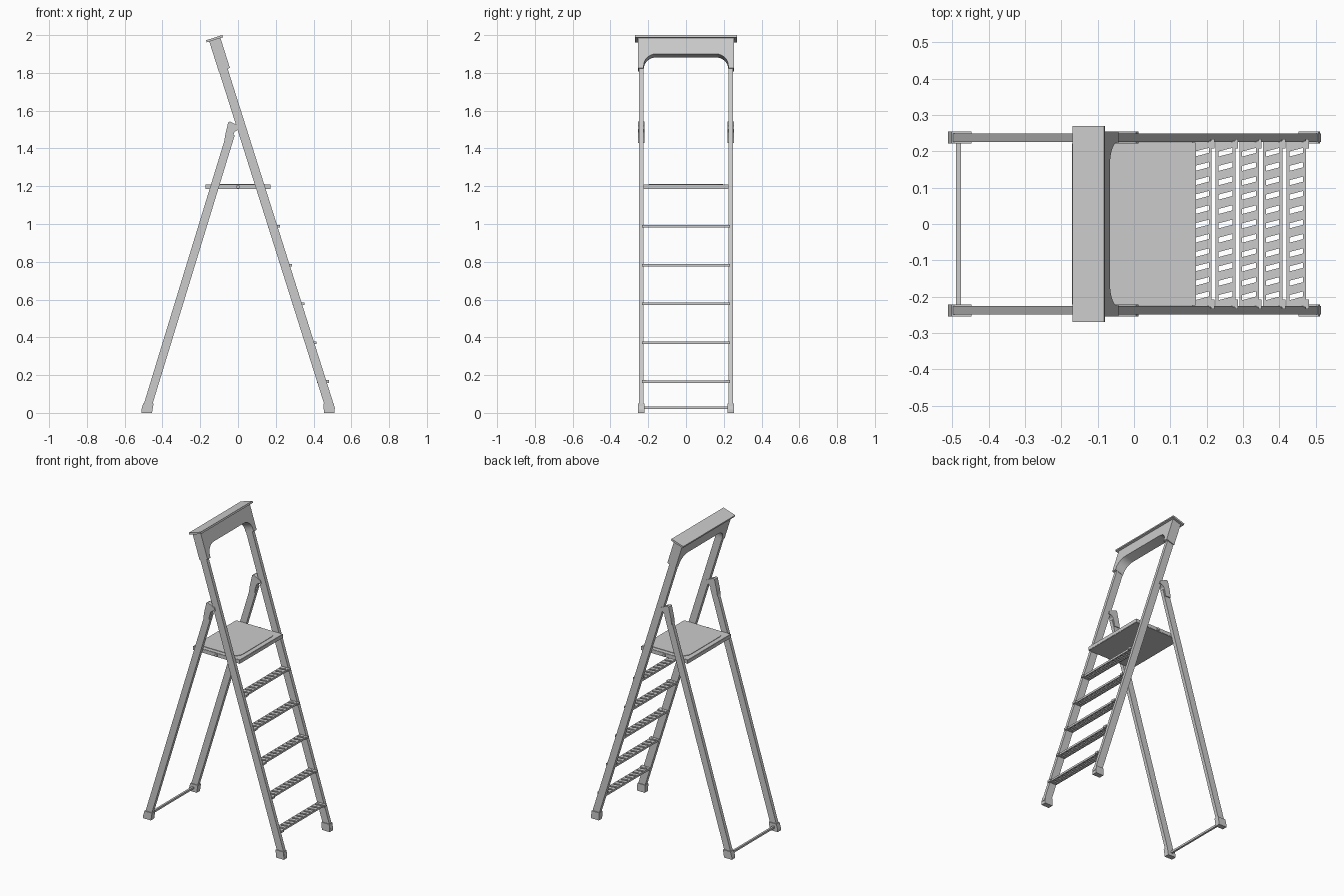
import bpy, bmesh, math
from mathutils import Matrix

cube = bpy.data.objects.get("Cube")
if cube:
    bpy.data.objects.remove(cube, do_unlink=True)

grey = bpy.data.materials.new("light grey metal")
grey.use_nodes = True
colour = (0.6, 0.6, 0.6, 1)
grey.diffuse_color = colour
grey.node_tree.nodes["Principled BSDF"].inputs["Base Color"].default_value = colour

SLOPE = 0.316
TILT = math.atan(SLOPE)


def front_x(z):
    return 0.496 - SLOPE * z


def rear_x(z):
    return -0.49 + 0.306 * z


def finish(name, bm):
    bmesh.ops.recalc_face_normals(bm, faces=bm.faces)
    mesh = bpy.data.meshes.new(name)
    bm.to_mesh(mesh)
    bm.free()
    mesh.materials.append(grey)
    obj = bpy.data.objects.new(name, mesh)
    bpy.context.collection.objects.link(obj)
    return obj


def extrude(bm, points, offset):
    face = bm.faces.new([bm.verts.new(p) for p in points])
    new = bmesh.ops.extrude_face_region(bm, geom=[face])["geom"]
    bmesh.ops.translate(bm, vec=offset, verts=[v for v in new if isinstance(v, bmesh.types.BMVert)])


def side_pair(name, profile, y0, y1):
    """Extrude an x-z profile across y on both sides."""
    for side, s in (("left", 1), ("right", -1)):
        bm = bmesh.new()
        extrude(bm, [(x, s * y0, z) for x, z in profile], (0, s * (y1 - y0), 0))
        finish(f"{name}_{side}", bm)


def box(name, x, y, z, sx, sy, sz, bevel=0):
    bm = bmesh.new()
    bmesh.ops.create_cube(bm, size=1, matrix=Matrix.Translation((x, y, z)) @ Matrix.Diagonal((sx, sy, sz, 1)))
    if bevel:
        bmesh.ops.bevel(bm, geom=bm.edges[:], offset=bevel, segments=2, affect='EDGES')
    return finish(name, bm)


def leg(path, z0, z1, half):
    return [(path(z0) - half, z0), (path(z0) + half, z0), (path(z1) + half, z1), (path(z1) - half, z1)]


# Rails, rear legs and feet
side_pair("front_rail", leg(front_x, 0.02, 1.93, 0.025), 0.226, 0.249)
side_pair("rear_leg", leg(rear_x, 0.02, 1.47, 0.023), 0.226, 0.249)
side_pair("front_foot", [(0.455, 0), (0.512, 0), (0.512, 0.015), (0.508, 0.05), (0.452, 0.05)], 0.221, 0.255)
side_pair("rear_foot", [(-0.455, 0), (-0.512, 0), (-0.512, 0.015), (-0.502, 0.05), (-0.447, 0.05)], 0.221, 0.255)

# Hinge brackets, hooked over towards the front rails
side_pair("hinge_bracket", [(-0.068, 1.47), (-0.052, 1.538), (-0.042, 1.542), (0.005, 1.52), (0.012, 1.5),
                            (-0.005, 1.497), (-0.02, 1.485), (-0.03, 1.455), (-0.034, 1.43), (-0.074, 1.43)],
          0.221, 0.255)

# Rear crossbar
box("rear_crossbar", -0.483, 0, 0.026, 0.013, 0.455, 0.013)

# Platform with raised rounded panel and pivot pins
box("platform", 0, 0, 1.197, 0.342, 0.448, 0.026, 0.002)
panel = []
for cx, cy, start in ((1, 1, 0), (-1, 1, 90), (-1, -1, 180), (1, -1, 270)):
    for i in range(7):
        a = math.radians(start + 15 * i)
        panel.append((cx * 0.095 + 0.045 * math.cos(a), cy * 0.15 + 0.045 * math.sin(a), 1.208))
bm = bmesh.new()
extrude(bm, panel, (0, 0, 0.005))
finish("platform_panel", bm)
for side, s in (("left", 1), ("right", -1)):
    bm = bmesh.new()
    bmesh.ops.create_cone(bm, cap_ends=True, segments=12, radius1=0.009, radius2=0.009, depth=0.02,
                          matrix=Matrix.Translation((0, s * 0.222, 1.197)) @ Matrix.Rotation(math.pi / 2, 4, 'X'))
    finish(f"pivot_pin_{side}", bm)


# Slotted treads
def tread(number, z):
    bm = bmesh.new()
    pitch, half_x = 0.0395, 0.027
    cx = front_x(z) + 0.003
    for i in range(-5, 6):
        y, h = i * pitch, pitch / 2
        outer = [bm.verts.new((cx + u * half_x, y + v * h, z)) for u, v in ((-1, -1), (1, -1), (1, 1), (-1, 1))]
        inner = [bm.verts.new((cx + u * 0.019, y + u * 0.005 + v * 0.007, z))
                 for u, v in ((-1, -1), (1, -1), (1, 1), (-1, 1))]
        for k in range(4):
            n = (k + 1) % 4
            bm.faces.new((outer[k], outer[n], inner[n], inner[k]))
    bmesh.ops.remove_doubles(bm, verts=bm.verts, dist=0.0005)
    obj = finish(f"tread_{number}", bm)
    mod = obj.modifiers.new("thickness", 'SOLIDIFY')
    mod.thickness = 0.013
    mod.offset = 0
    for side, s in (("left", 1), ("right", -1)):
        box(f"tread_{number}_end_{side}", cx, s * 0.221, z, 2 * half_x, 0.014, 0.014)
        box(f"tread_{number}_tab_{side}", cx + half_x + 0.003, s * 0.221, z, 0.009, 0.026, 0.014)


for n in range(5):
    tread(n + 1, 0.166 + 0.2055 * n)

# Top handle: arched band and cap, tilted with the rails
top_z = 1.9865
arch = [(-0.255, -0.01), (-0.255, -0.178), (-0.224, -0.178)]
for i in range(7):
    a = math.radians(15 * i)
    arch.append((-0.159 - 0.065 * math.cos(a), -0.165 + 0.065 * math.sin(a)))
arch += [(-y, z) for y, z in reversed(arch)]
bm = bmesh.new()
extrude(bm, [(-0.031, y, z) for y, z in arch], (0.062, 0, 0))
band = finish("handle_band", bm)
cap = box("handle_cap", 0, 0, -0.006, 0.09, 0.54, 0.012)
for obj in (band, cap):
    obj.location = (-0.126, 0, top_z)
    obj.rotation_euler = (0, -TILT, 0)
    obj.data.shade_smooth()
    obj.data.set_sharp_from_angle(angle=math.radians(30))
